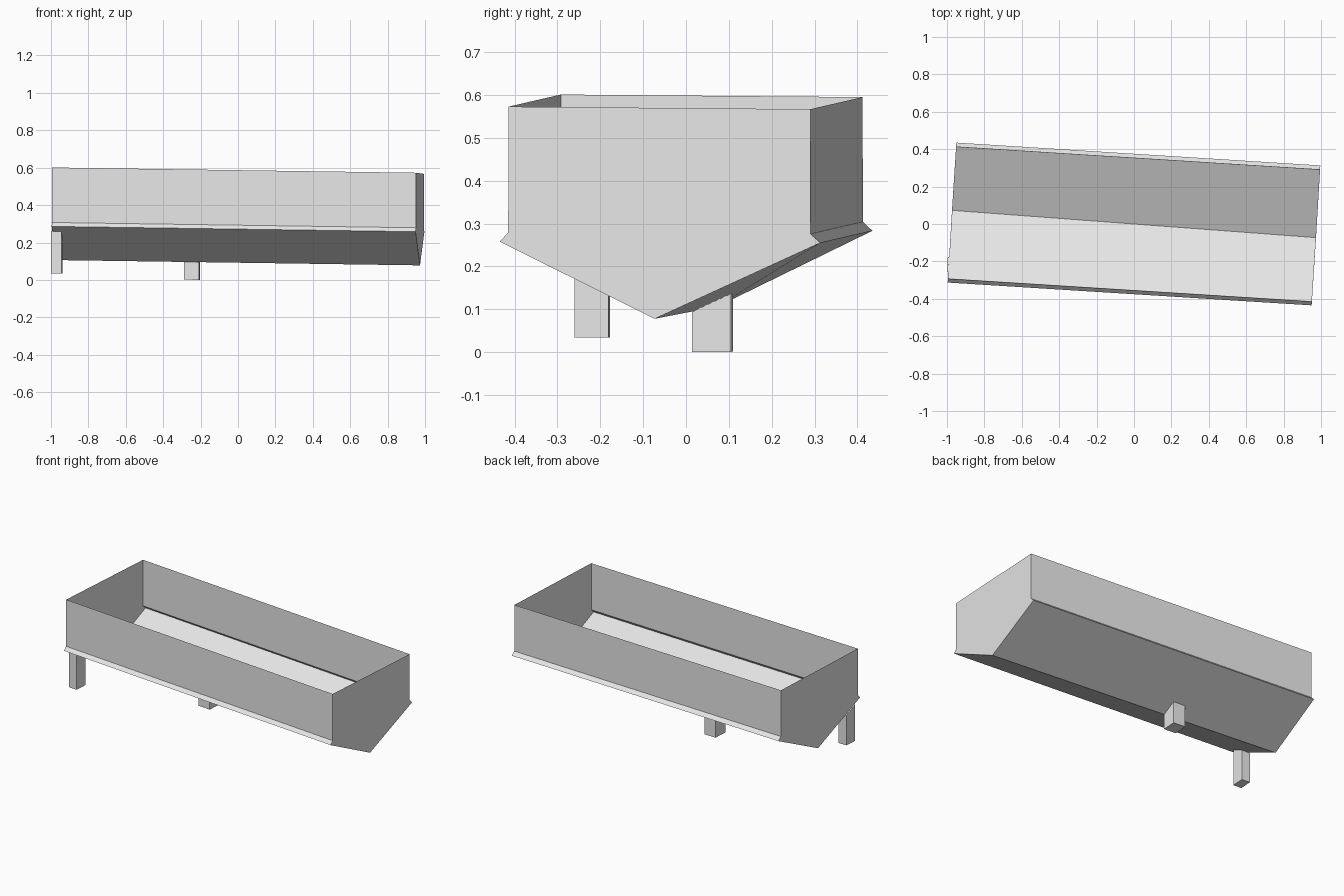
import bpy

if "Cube" in bpy.data.objects:
    bpy.data.objects.remove(bpy.data.objects["Cube"])

metal = bpy.data.materials.new("plain_grey")
metal.diffuse_color = (0.8, 0.8, 0.8, 1)
metal.use_nodes = True
metal.node_tree.nodes["Principled BSDF"].inputs["Base Color"].default_value = metal.diffuse_color

SKEW = 0.062    # the trough is turned slightly about z
TILT = -0.0145  # and drops slightly towards +x


def make_object(name, verts, faces):
    mesh = bpy.data.meshes.new(name)
    mesh.from_pydata(verts, [], faces)
    mesh.materials.append(metal)
    mesh.update()
    obj = bpy.data.objects.new(name, mesh)
    bpy.context.collection.objects.link(obj)
    return obj


# Trough: open cross-section (y, z), rim to keel to rim, swept along x
profile = [(-0.353, 0.587), (-0.354, 0.293), (-0.374, 0.272), (0.0, 0.092),
           (0.374, 0.269), (0.352, 0.290), (0.351, 0.581)]
KEEL = 3
n = len(profile)
verts = []
for side in (-1, 1):
    for i, (y, z) in enumerate(profile):
        shift = 0.073 if i == KEEL else 0.061
        verts.append((side * 0.973 + SKEW * y, y - side * shift, z + side * 0.973 * TILT))
faces = [(i, i + 1, n + i + 1, n + i) for i in range(n - 1)]
faces += [tuple(reversed(range(n))), tuple(range(n, 2 * n))]
make_object("trough", verts, faces)


def hull_height(x, y):
    """Height of the sloping trough bottom above a point."""
    return 0.092 + TILT * x + 0.475 * abs(y + 0.072 * x) - 0.001


def leg(name, cx, cy, sx, sy, bottom):
    """Square post whose top is cut to the sloping trough bottom."""
    low, high = [], []
    for a, b in ((-1, -1), (1, -1), (1, 1), (-1, 1)):
        dx, dy = a * sx / 2, b * sy / 2
        x, y = cx + dx + SKEW * dy, cy + dy - SKEW * dx
        low.append((x, y, bottom + TILT * dx))
        high.append((x, y, hull_height(x, y)))
    sides = [(i, (i + 1) % 4, (i + 1) % 4 + 4, i + 4) for i in range(4)]
    make_object(name, low + high, [(3, 2, 1, 0), (4, 5, 6, 7)] + sides)


# Two support legs
leg("end_leg", -0.970, -0.219, 0.056, 0.080, 0.034)
leg("middle_leg", -0.245, 0.062, 0.080, 0.090, 0.001)
